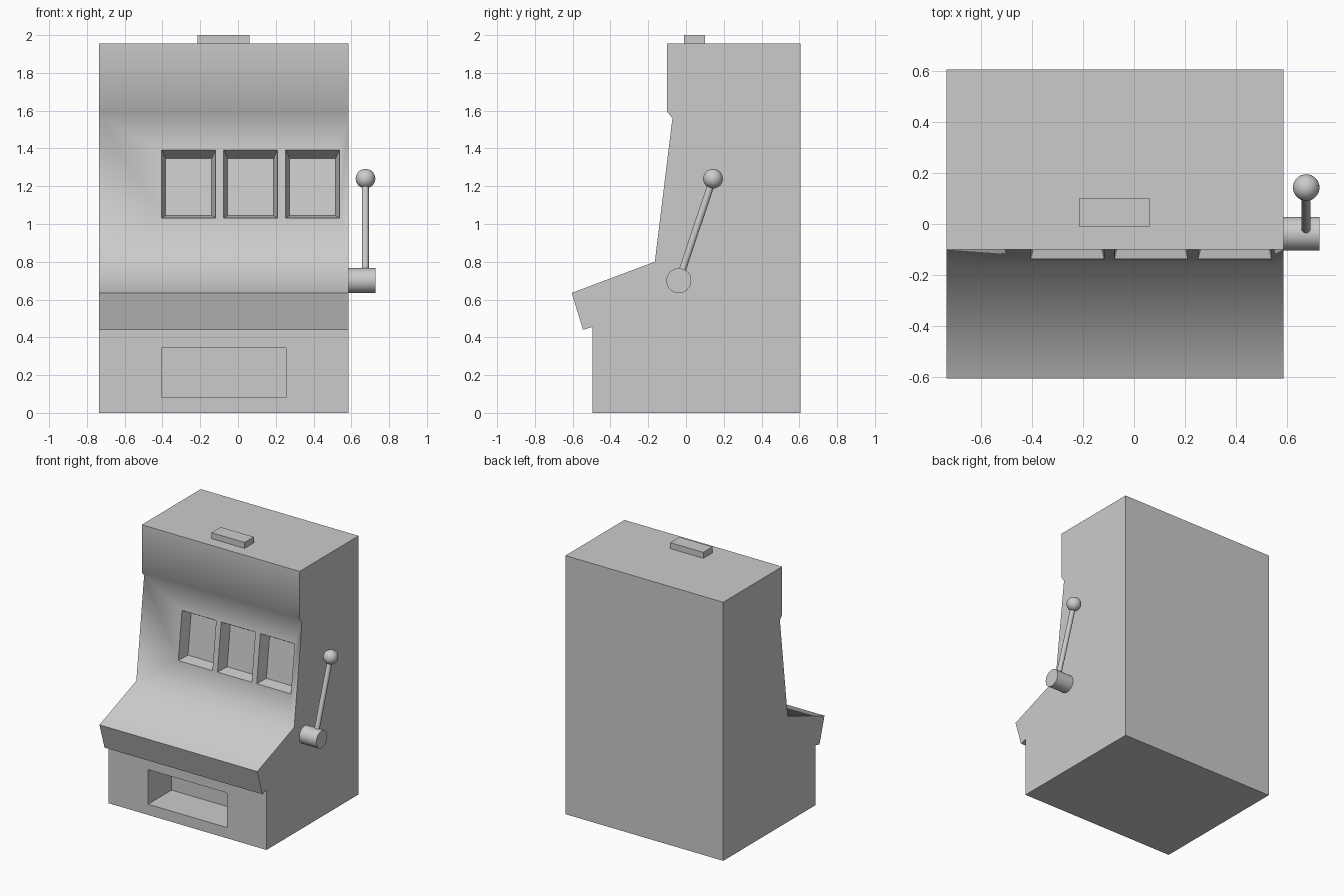
import bpy, bmesh, math
from mathutils import Vector

if "Cube" in bpy.data.objects:
    bpy.data.objects.remove(bpy.data.objects["Cube"])

X0, X1 = -0.735, 0.585


def loft(name, a, b):
    """Closed solid between two matching point loops."""
    bm = bmesh.new()
    va = [bm.verts.new(p) for p in a]
    vb = [bm.verts.new(p) for p in b]
    n = len(va)
    bm.faces.new(va)
    bm.faces.new(vb[::-1])
    for i in range(n):
        j = (i + 1) % n
        bm.faces.new((va[i], vb[i], vb[j], va[j]))
    bmesh.ops.recalc_face_normals(bm, faces=bm.faces)
    mesh = bpy.data.meshes.new(name)
    bm.to_mesh(mesh)
    bm.free()
    ob = bpy.data.objects.new(name, mesh)
    bpy.context.collection.objects.link(ob)
    return ob


def box(name, x0, x1, y0, y1, z0, z1):
    ring = [(x0, z0), (x1, z0), (x1, z1), (x0, z1)]
    return loft(name, [(x, y0, z) for x, z in ring], [(x, y1, z) for x, z in ring])


def activate(ob):
    bpy.ops.object.select_all(action='DESELECT')
    ob.select_set(True)
    bpy.context.view_layer.objects.active = ob


def smooth(ob, degrees):
    activate(ob)
    bpy.ops.object.shade_smooth_by_angle(angle=math.radians(degrees))


def rod(name, p, q, radius, sides=32):
    p, q = Vector(p), Vector(q)
    bpy.ops.mesh.primitive_cylinder_add(
        vertices=sides, radius=radius, depth=(q - p).length, location=(p + q) / 2,
        rotation=(q - p).to_track_quat('Z', 'Y').to_euler())
    ob = bpy.context.object
    ob.name = name
    smooth(ob, 40)
    return ob


def cut(target, cutter):
    cutter.hide_render = True
    mod = target.modifiers.new("cut", 'BOOLEAN')
    mod.operation, mod.solver, mod.object = 'DIFFERENCE', 'EXACT', cutter
    activate(target)
    bpy.ops.object.modifier_apply(modifier=mod.name)
    bpy.data.objects.remove(cutter)


# Cabinet: side profile (y, z) extruded across x
profile = [(-0.495, 0), (0.605, 0), (0.605, 1.955), (-0.10, 1.955), (-0.10, 1.595),
           (-0.072, 1.56), (-0.165, 0.80), (-0.605, 0.635), (-0.545, 0.44), (-0.495, 0.455)]
cabinet = loft("cabinet", [(X0, y, z) for y, z in profile], [(X1, y, z) for y, z in profile])


# Tapered reel windows sunk into the sloping panel
def window_ring(cx, half, z0, z1, depth):
    panel = lambda z: -0.165 + (z - 0.80) * 0.093 / 0.76 + depth
    return [(cx + s * half, panel(z), z)
            for s, z in ((-1, z0), (1, z0), (1, z1), (-1, z1))]


DEPTH, OUT = 0.085, 0.02
for i in range(3):
    cx = -0.261 + 0.328 * i
    k = OUT / DEPTH  # continue the taper slightly in front of the panel
    outer = window_ring(cx, 0.143 + 0.021 * k, 1.031 - 0.013 * k, 1.393 + 0.046 * k, -OUT)
    inner = window_ring(cx, 0.122, 1.044, 1.347, DEPTH)
    cut(cabinet, loft("window_cutter", outer, inner))

# Coin tray opening
cut(cabinet, box("tray_cutter", -0.405, 0.254, -0.60, -0.215, 0.081, 0.343))
smooth(cabinet, 65)

# Beacon on the roof
box("roof_beacon", -0.215, 0.062, -0.01, 0.10, 1.955, 2.0)

# Pull lever: hub, arm and knob
rod("lever_hub", (X1 - 0.005, -0.038, 0.70), (0.727, -0.038, 0.70), 0.066)
rod("lever_arm", (0.674, -0.038, 0.70), (0.674, 0.143, 1.24), 0.0185, 24)
bpy.ops.mesh.primitive_uv_sphere_add(segments=32, ring_count=16, radius=0.052,
                                     location=(0.675, 0.143, 1.24))
knob = bpy.context.object
knob.name = "lever_knob"
smooth(knob, 40)
